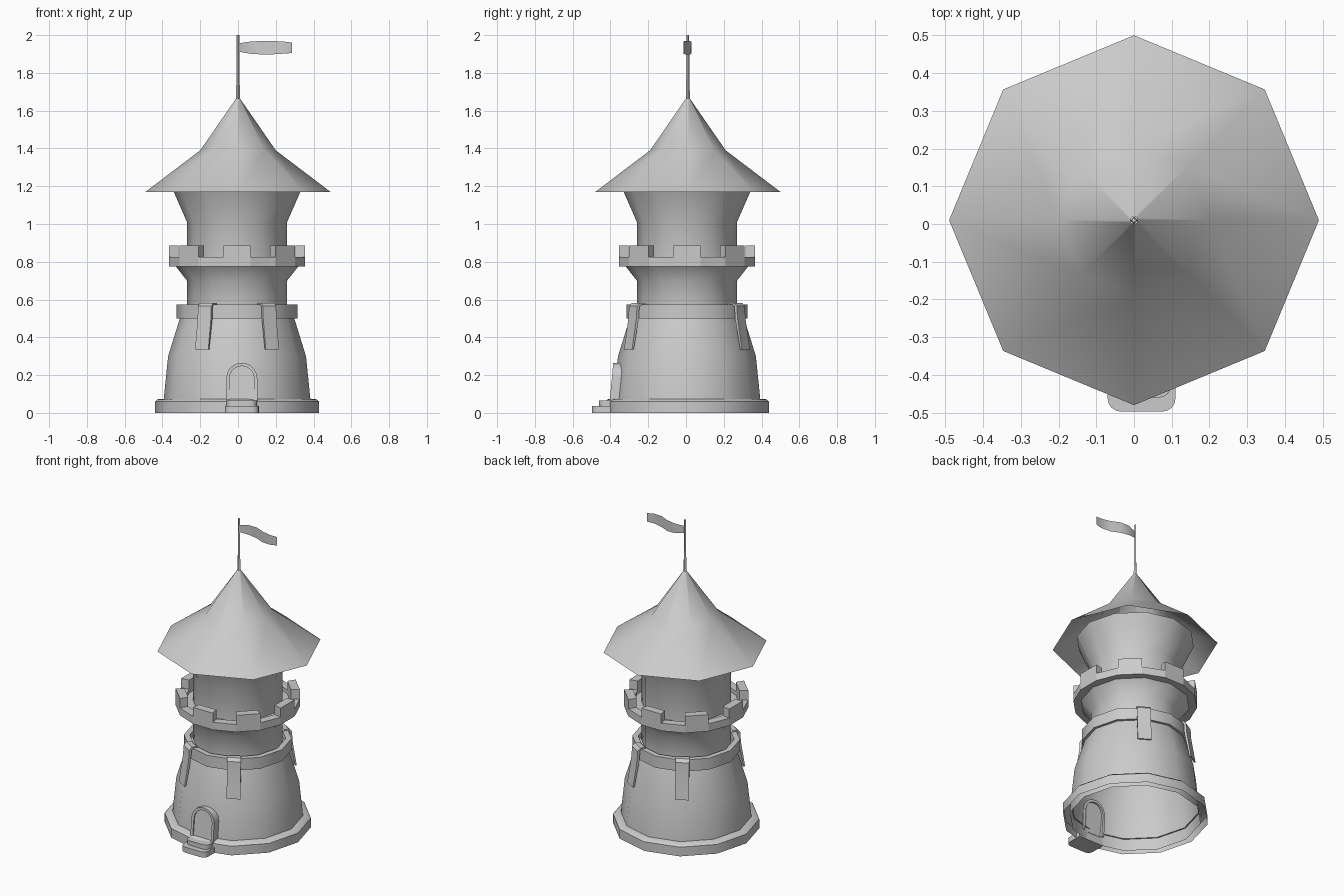
import bpy, bmesh
from math import sin, cos, pi, radians
from mathutils import Vector

if "Cube" in bpy.data.objects:
    bpy.data.objects.remove(bpy.data.objects["Cube"], do_unlink=True)

stone = bpy.data.materials.new("stone_grey")
stone.use_nodes = True
grey = (0.6, 0.6, 0.6, 1)
stone.diffuse_color = grey
stone.node_tree.nodes["Principled BSDF"].inputs["Base Color"].default_value = grey

CX, CY = -0.005, 0.005      # tower axis
DOOR_X = 0.02


def finish(name, bm, closed=True, angle=40):
    if closed:
        bmesh.ops.recalc_face_normals(bm, faces=bm.faces)
    mesh = bpy.data.meshes.new(name)
    bm.to_mesh(mesh)
    bm.free()
    mesh.materials.append(stone)
    obj = bpy.data.objects.new(name, mesh)
    bpy.context.collection.objects.link(obj)
    bpy.ops.object.select_all(action='DESELECT')
    obj.select_set(True)
    bpy.context.view_layer.objects.active = obj
    bpy.ops.object.shade_smooth_by_angle(angle=radians(angle))
    return obj


def lathe(name, profile, sides, centre=(CX, CY), angle=40):
    """Revolve (radius, height) points, listed bottom to top on the outside."""
    bm = bmesh.new()
    rings = [[bm.verts.new((centre[0] + r * cos(2 * pi * i / sides),
                            centre[1] + r * sin(2 * pi * i / sides), z))
              for i in range(sides)] for r, z in profile]
    for low, high in zip(rings, rings[1:]):
        for i in range(sides):
            j = (i + 1) % sides
            bm.faces.new((low[i], low[j], high[j], high[i]))
    return finish(name, bm, closed=False, angle=angle)


def prism(name, outline, direction):
    """Extrude a closed outline of 3D points along a direction."""
    bm = bmesh.new()
    face = bm.faces.new([bm.verts.new(p) for p in outline])
    out = bmesh.ops.extrude_face_region(bm, geom=[face])
    moved = [v for v in out["geom"] if isinstance(v, bmesh.types.BMVert)]
    bmesh.ops.translate(bm, verts=moved, vec=direction)
    if face.is_valid and len([f for f in bm.faces if len(f.verts) == len(outline)]) < 2:
        bm.faces.new(list(reversed(face.verts)))
    return finish(name, bm)


# Tower shells, open underneath
lathe("base_ring", [(0.435, 0), (0.435, 0.06), (0.42, 0.072), (0.38, 0.075)], 12)
lathe("lower_wall", [(0.393, 0), (0.388, 0.075), (0.365, 0.3), (0.3, 0.51)], 12)
lathe("lower_band", [(0.29, 0.5), (0.32, 0.5), (0.32, 0.575), (0.285, 0.575),
                     (0.28, 0.55), (0.255, 0.55)], 12)
lathe("middle_wall", [(0.265, 0.54), (0.265, 0.7), (0.325, 0.776)], 12)
lathe("upper_wall", [(0.265, 0.78), (0.265, 1.01), (0.335, 1.17), (0.352, 1.21)], 12)

# Battlement: parapet ring whose alternate sections rise into merlons
bm = bmesh.new()
SECTIONS, OUTER, INNER = 16, 0.368, 0.315
step = 2 * pi / SECTIONS


def point(r, i, z):
    a = (i - 0.5) * step
    return bm.verts.new((CX + r * cos(a), CY + r * sin(a), z))


for i in range(SECTIONS):
    top = 0.885 if i % 2 == 0 else 0.825
    corners = [[point(r, i + k, z) for k in (0, 1)]
               for r, z in ((0.3, 0.776), (OUTER, 0.776), (OUTER, top),
                            (INNER, top), (INNER, 0.8), (0.25, 0.8))]
    for a, b in zip(corners, corners[1:]):
        bm.faces.new((a[0], a[1], b[1], b[0]))
    if i % 2 == 0:
        for k in (0, 1):
            quad = [point(r, i + k, z) for r, z in
                    ((OUTER, 0.825), (OUTER, top), (INNER, top), (INNER, 0.825))]
            bm.faces.new(quad if k else quad[::-1])
bmesh.ops.remove_doubles(bm, verts=bm.verts, dist=0.0005)
finish("battlement", bm)

# Roof and flagpole
ROOF = (0, 0.01)
lathe("roof", [(0.49, 1.17), (0.2, 1.39), (0.01, 1.665)], 8, ROOF, 60)
lathe("flagpole", [(0.011, 1.65), (0.008, 1.8), (0.007, 2.0), (0.0005, 2.0)], 4, ROOF)

# Waving flag
bm = bmesh.new()
strip = []
for x, y, low, high in ((0.005, 0.01, 1.912, 1.957), (0.06, 0.028, 1.902, 1.965),
                        (0.12, 0.022, 1.898, 1.969), (0.18, -0.005, 1.898, 1.969),
                        (0.24, -0.014, 1.902, 1.966), (0.287, -0.005, 1.905, 1.96)):
    strip.append((bm.verts.new((x, y, low)), bm.verts.new((x, y, high))))
for a, b in zip(strip, strip[1:]):
    bm.faces.new((a[0], b[0], b[1], a[1]))
finish("flag", bm, closed=False)

# Hanging banners folded over the lower band
FOLD = ((0.27, 0.57), (0.285, 0.583), (0.315, 0.583), (0.333, 0.565),
        (0.337, 0.5), (0.364, 0.335), (0.354, 0.335), (0.322, 0.5),
        (0.318, 0.565), (0.28, 0.57))
for n, degrees in enumerate((-121, -59, 59, 121)):
    a = radians(degrees)
    out, side = Vector((cos(a), sin(a), 0)), Vector((-sin(a), cos(a), 0))
    outline = [Vector((CX, CY, z)) + out * r - side * 0.041 for r, z in FOLD]
    prism(f"banner_{n + 1}", outline, side * 0.082)


# Doorway: arched frame and a set-back door
def arch(half_width, spring, y_low, y_high, base=0.05, steps=10):
    top = spring + half_width
    pts = [(-half_width, base)]
    pts += [(half_width * cos(pi - pi * k / steps),
             spring + half_width * sin(pi - pi * k / steps)) for k in range(steps + 1)]
    pts.append((half_width, base))
    return [Vector((DOOR_X + x, y_low + (y_high - y_low) * (z - base) / (top - base), z))
            for x, z in pts]


bm = bmesh.new()
loops = [[bm.verts.new(p) for p in arch(*spec)] for spec in
         ((0.082, 0.183, -0.35, -0.335), (0.082, 0.183, -0.405, -0.385),
          (0.065, 0.183, -0.405, -0.385), (0.065, 0.183, -0.35, -0.335))]
for a, b in zip(loops, loops[1:] + loops[:1]):
    for i in range(len(a) - 1):
        bm.faces.new((a[i], a[i + 1], b[i + 1], b[i]))
finish("door_frame", bm)
prism("door", arch(0.068, 0.183, -0.398, -0.375), Vector((0, 0.03, 0)))


# Rounded doorsteps
def doorstep(name, half, front, low, high):
    r = 0.035
    pts = [Vector((DOOR_X + half, -0.37, low)), Vector((DOOR_X - half, -0.37, low))]
    for sign, order in ((-1, range(5)), (1, range(4, -1, -1))):
        for k in order:
            a = pi / 2 * k / 4
            pts.append(Vector((DOOR_X + sign * (half - r + r * cos(a)),
                               front + r - r * sin(a), low)))
    prism(name, pts, Vector((0, 0, high - low)))


doorstep("lower_step", 0.09, -0.497, 0, 0.036)
doorstep("upper_step", 0.08, -0.46, 0.03, 0.065)
